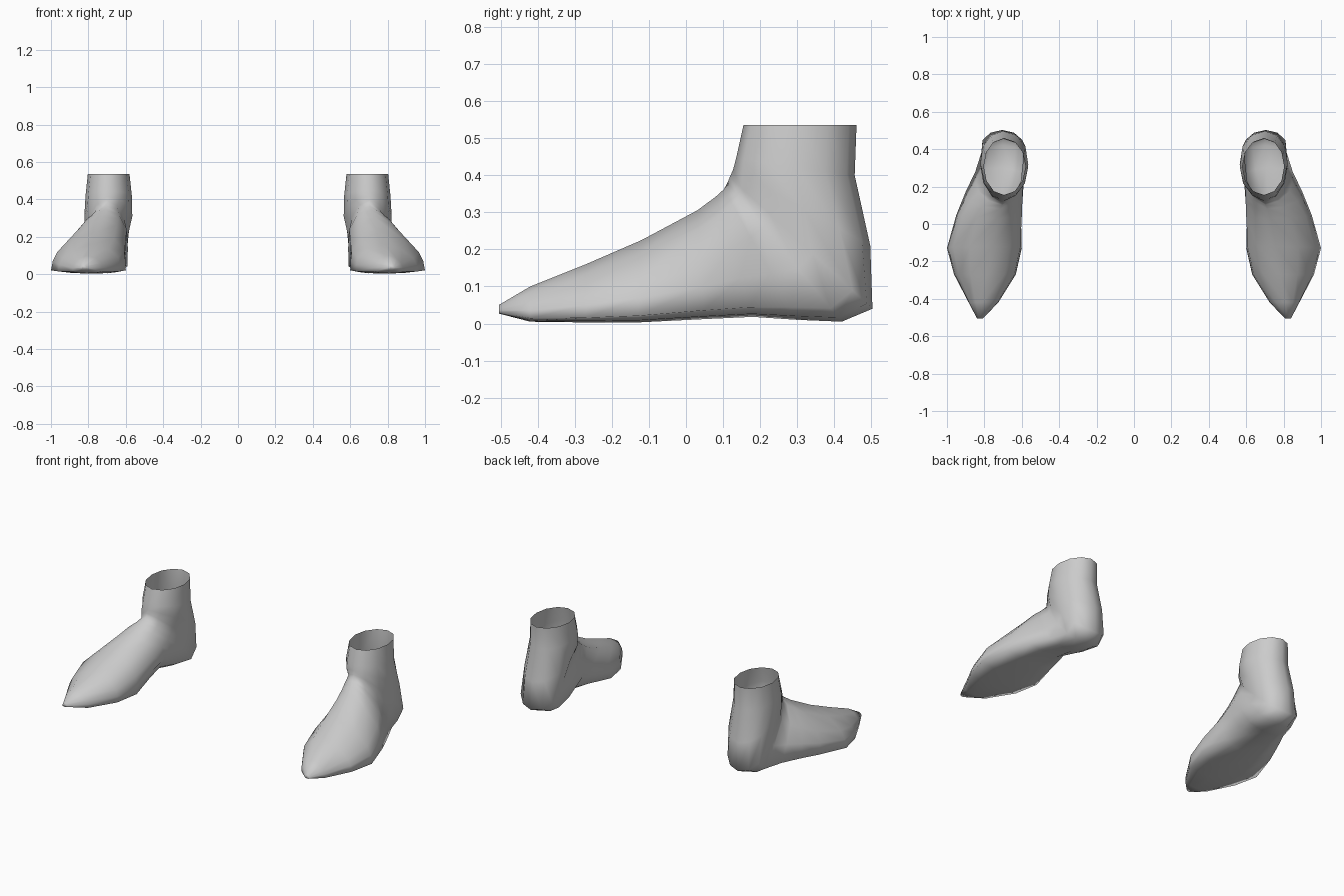
import bpy, bmesh

if "Cube" in bpy.data.objects:
    bpy.data.objects.remove(bpy.data.objects["Cube"])

skin = bpy.data.materials.new("plain_grey")
skin.diffuse_color = (0.6, 0.6, 0.6, 1)
skin.use_nodes = True
skin.node_tree.nodes["Principled BSDF"].inputs["Base Color"].default_value = skin.diffuse_color

# Half profiles from sole/back (0,0) to ridge/front (0,1): (sideways, along)
OUTER = [(0, 0), (.6, .025), (1, .08), (.96, .3), (.86, .52), (.5, .83), (0, 1)]
INNER = [(0, 0), (.6, .025), (1, .08), (.99, .3), (.95, .55), (.6, .85), (0, 1)]
ARCH = [(0, .02), (.25, .06), (.55, .14), (.9, .34), (.97, .57), (.6, .85), (0, 1)]
ROUND = [(0, 0), (.5, .067), (.866, .25), (1, .5), (.866, .75), (.5, .933), (0, 1)]

# Sections from toe to ankle opening, fanning around the instep:
# ridge y, z, sole y, z, inner x, outer x, ridge x, low roundness, high roundness, arch
SECTIONS = [
    (-.505, .050, -.505, .027, .808, .840, .824, .3, .3, 0),
    (-.420, .100, -.420, .005, .725, .885, .810, .1, .1, 0),
    (-.270, .160, -.270, .003, .632, .962, .785, 0, 0, 0),
    (-.120, .225, -.130, .003, .600, 1.00, .760, 0, 0, 0),
    (.030, .305, .050, .012, .595, .950, .730, 0, 0, .6),
    (.080, .342, .180, .018, .590, .900, .715, 0, .25, 1),
    (.102, .362, .300, .010, .585, .850, .705, .1, .5, .4),
    (.112, .380, .420, .005, .590, .815, .700, .1, .7, 0),
    (.118, .395, .503, .040, .592, .815, .705, .35, .85, 0),
    (.127, .415, .497, .210, .565, .822, .700, .85, 1, 0),
    (.135, .445, .455, .400, .568, .815, .697, 1, 1, 0),
    (.155, .535, .460, .535, .580, .803, .695, 1, 1, 0),
]


def mix(a, b, w):
    return a + (b - a) * w


def section_points(ty, tz, by, bz, x_in, x_out, x_mid, w_low, w_high, arch):
    """Closed ring: up the outer side, then down the inner side."""
    def side(profile, x_edge):
        pts = []
        for i, (p, r) in enumerate(zip(profile, ROUND)):
            w = mix(w_low, w_high, min(1, max(0, (i - 2) / 2)))
            u, v = mix(p[0], r[0], w), mix(p[1], r[1], w)
            pts.append((mix(x_mid, x_edge, u), mix(by, ty, v), mix(bz, tz, v)))
        return pts
    inner = [(mix(p[0], q[0], arch), mix(p[1], q[1], arch))
             for p, q in zip(INNER, ARCH)]
    return side(OUTER, x_out) + side(inner, x_in)[-2:0:-1]


def build_foot(name, sign):
    bm = bmesh.new()
    rings = [[bm.verts.new((sign * x, y, z)) for x, y, z in section_points(*s)]
             for s in SECTIONS]
    n = len(rings[0])
    for a, b in zip(rings, rings[1:]):
        for i in range(n):
            j = (i + 1) % n
            bm.faces.new((a[i], a[j], b[j], b[i]))
    bm.faces.new(rings[0])  # toe tip; the ankle stays open
    bmesh.ops.recalc_face_normals(bm, faces=bm.faces)
    for f in bm.faces:
        f.smooth = True
    mesh = bpy.data.meshes.new(name)
    bm.to_mesh(mesh)
    bm.free()
    mesh.materials.append(skin)
    bpy.context.collection.objects.link(bpy.data.objects.new(name, mesh))


build_foot("right_foot", 1)
build_foot("left_foot", -1)
